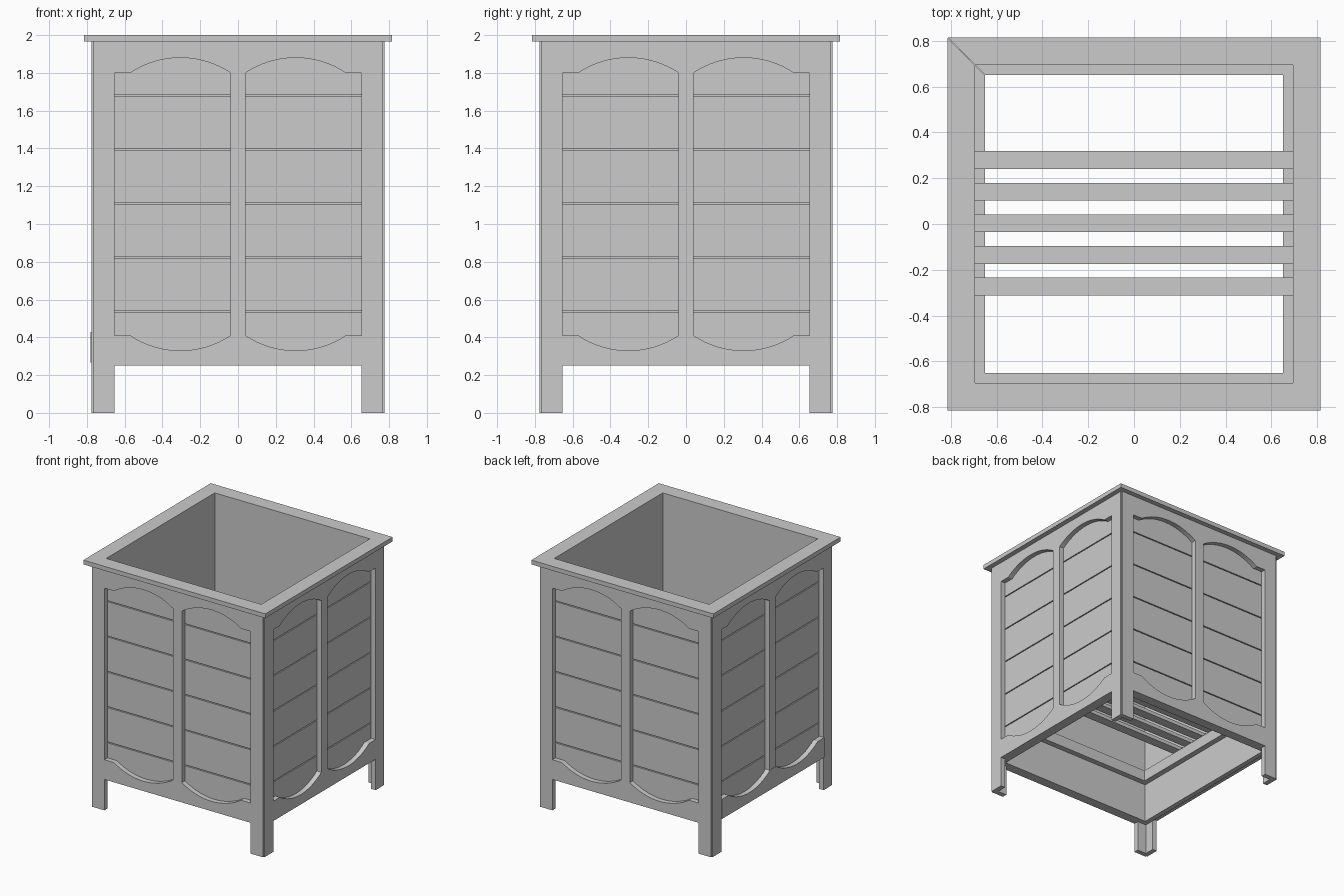
import bpy, bmesh, math
from mathutils import Matrix

if "Cube" in bpy.data.objects:
    bpy.data.objects.remove(bpy.data.objects["Cube"], do_unlink=True)

paint = bpy.data.materials.new("plain_grey")
paint.use_nodes = True
GREY = (0.6, 0.6, 0.6, 1)
paint.diffuse_color = GREY
paint.node_tree.nodes["Principled BSDF"].inputs["Base Color"].default_value = GREY

OUT, BACK, LINER, INNER = 0.775, 0.735, 0.715, 0.695   # wall layers, outside to inside
SKIRT, TOP = 0.25, 1.965                               # wall bottom and top
OPEN_X, MID_X, ARCH_X = 0.655, 0.04, 0.57              # panel opening widths
OPEN_LOW, OPEN_HIGH, RISE = 0.41, 1.80, 0.08


def finish(name, bm, turn=0):
    """Turn the part to its side and add it to the scene."""
    bmesh.ops.recalc_face_normals(bm, faces=bm.faces)
    bm.transform(Matrix.Rotation(turn * math.pi / 2, 4, "Z"))
    mesh = bpy.data.meshes.new(name)
    bm.to_mesh(mesh)
    bm.free()
    mesh.materials.append(paint)
    obj = bpy.data.objects.new(name, mesh)
    bpy.context.collection.objects.link(obj)
    return obj


def board(name, outline, y0, y1, turn=0):
    """Extrude an x-z outline from y0 to y1."""
    bm = bmesh.new()
    face = bm.faces.new([bm.verts.new((x, y0, z)) for x, z in outline])
    ext = bmesh.ops.extrude_face_region(bm, geom=[face])
    moved = [v for v in ext["geom"] if isinstance(v, bmesh.types.BMVert)]
    bmesh.ops.translate(bm, verts=moved, vec=(0, y1 - y0, 0))
    return finish(name, bm, turn)


def rect(x0, x1, z0, z1):
    return [(x0, z0), (x1, z0), (x1, z1), (x0, z1)]


def arch(direction, steps=16):
    """Circular arc over the left opening, from left to right."""
    half = (ARCH_X - MID_X) / 2
    radius = (half ** 2 + RISE ** 2) / (2 * RISE)
    spread = math.asin(half / radius)
    mid = -(ARCH_X + MID_X) / 2
    points = []
    for i in range(steps + 1):
        a = spread * (2 * i / steps - 1)
        lift = radius * math.cos(a) - radius + RISE
        points.append((mid + radius * math.sin(a), direction * lift))
    return points


def rail(base, edge, direction):
    """Rail outline: straight outer edge, two arches on the inner edge."""
    left = [(-OPEN_X, edge)] + [(x, edge + z) for x, z in arch(direction)]
    right = [(-x, z) for x, z in reversed(left)]
    return left + right + [(OPEN_X, base), (-OPEN_X, base)]


def ring(name, outer, inner, z0, z1):
    """Square frame made of four mitred boards."""
    for k in range(4):
        bm = bmesh.new()
        corners = [(-outer, -outer), (outer, -outer), (inner, -inner), (-inner, -inner)]
        face = bm.faces.new([bm.verts.new((x, y, z0)) for x, y in corners])
        ext = bmesh.ops.extrude_face_region(bm, geom=[face])
        moved = [v for v in ext["geom"] if isinstance(v, bmesh.types.BMVert)]
        bmesh.ops.translate(bm, verts=moved, vec=(0, 0, z1 - z0))
        finish(f"{name}_{k}", bm, k)


# Four framed sides
SIDES = ["front", "left", "back", "right"]
PLANKS, GAP = 6, 0.004
pitch = (TOP - SKIRT) / PLANKS
for k, side in enumerate(SIDES):
    # Corner boards that run down into the legs
    for s, end in ((-1, "a"), (1, "b")):
        board(f"{side}_leg_{end}", rect(s * OPEN_X, s * 0.765, 0, TOP), -OUT, -BACK, k)
    board(f"{side}_middle_stile", rect(-MID_X, MID_X, OPEN_LOW, OPEN_HIGH), -OUT, -BACK, k)
    board(f"{side}_top_rail", rail(TOP, OPEN_HIGH, 1), -OUT, -BACK, k)
    # One bottom rail sits slightly proud
    low = board(f"{side}_bottom_rail", rail(SKIRT, OPEN_LOW, -1), -OUT, -BACK, k)
    if side == "right":
        low.location = (-0.006, 0, 0.018)
    # Horizontal planks separated by grooves
    for i in range(PLANKS):
        z0 = SKIRT + i * pitch + (GAP if i else 0)
        z1 = SKIRT + (i + 1) * pitch - (GAP if i < PLANKS - 1 else 0)
        board(f"{side}_plank_{i}", rect(-BACK, BACK, z0, z1), -BACK, -LINER, k)

# Inner lining, top rim and the ledge for the floor
ring("inner_lining", LINER, INNER, SKIRT, TOP)
ring("top_rim", 0.815, INNER, TOP, 2.0)
ring("floor_ledge", INNER, 0.65, 0.57, 0.66)

# Floor slats
for i in range(5):
    y = (i - 2) * 0.138 + 0.003
    board(f"floor_slat_{i}", rect(-INNER, INNER, 0.66, 0.69), y - 0.039, y + 0.039)
